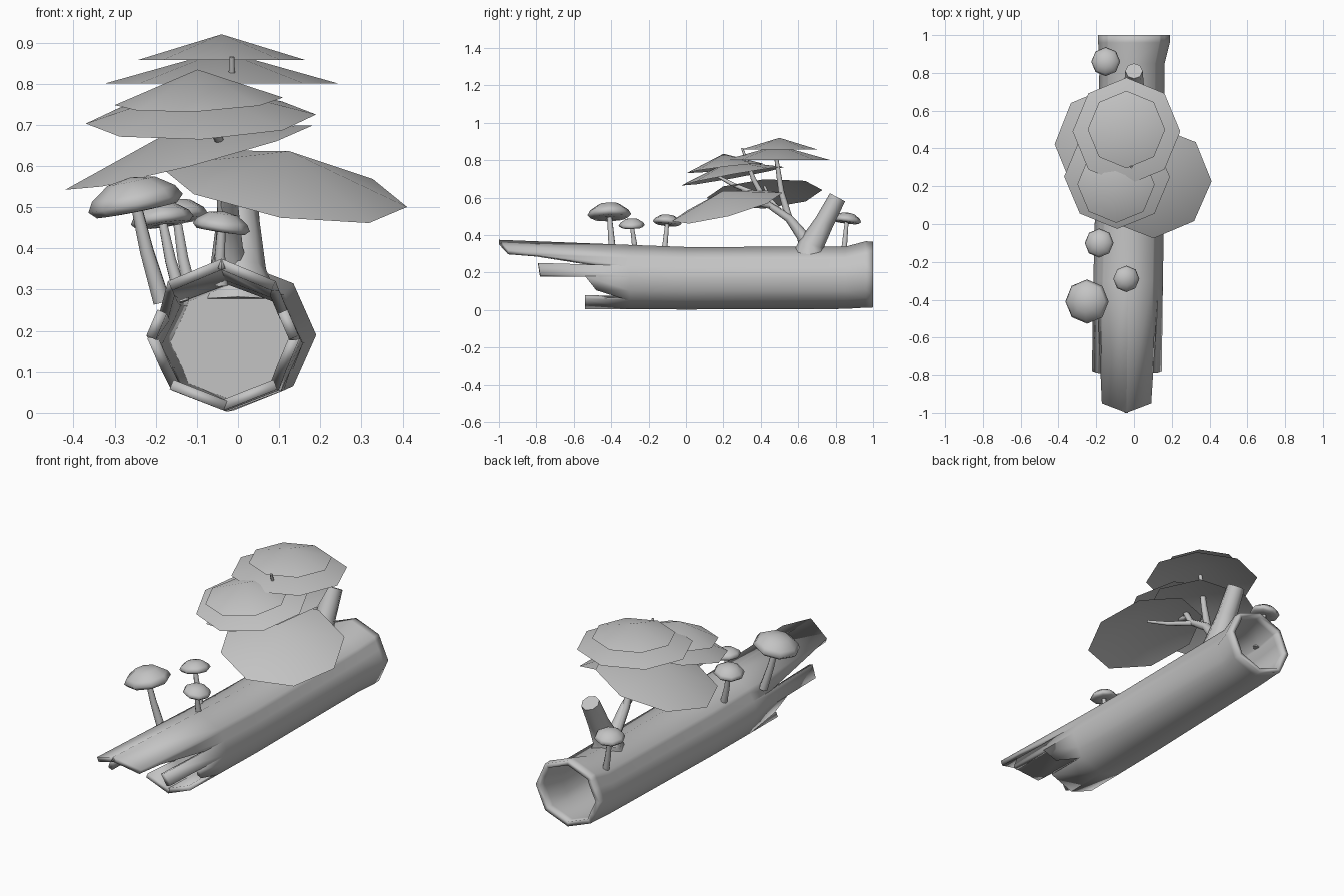
import bpy, bmesh, math
from mathutils import Vector

cube = bpy.data.objects.get("Cube")
if cube:
    bpy.data.objects.remove(cube)

gray = bpy.data.materials.new("plain gray")
gray.use_nodes = True
gray.diffuse_color = (0.55, 0.55, 0.55, 1)
gray.node_tree.nodes["Principled BSDF"].inputs["Base Color"].default_value = (0.55, 0.55, 0.55, 1)


def finish(bm, name, angle):
    """Turn a bmesh into a smooth-shaded object with the shared material."""
    mesh = bpy.data.meshes.new(name)
    bm.to_mesh(mesh)
    bm.free()
    mesh.materials.append(gray)
    obj = bpy.data.objects.new(name, mesh)
    bpy.context.collection.objects.link(obj)
    bpy.ops.object.select_all(action='DESELECT')
    obj.select_set(True)
    bpy.context.view_layer.objects.active = obj
    bpy.ops.object.shade_smooth_by_angle(angle=math.radians(angle))
    return obj


def branch(name, points):
    """Tapered eight-sided limb through (x, y, z, radius) points."""
    curve = bpy.data.curves.new(name, 'CURVE')
    curve.dimensions = '3D'
    curve.bevel_depth = 1
    curve.bevel_resolution = 2
    curve.use_fill_caps = True
    spline = curve.splines.new('POLY')
    spline.points.add(len(points) - 1)
    for p, (x, y, z, r) in zip(spline.points, points):
        p.co = (x, y, z, 1)
        p.radius = r
    spline.use_smooth = True
    curve.materials.append(gray)
    bpy.context.collection.objects.link(bpy.data.objects.new(name, curve))


def tilt(obj, center, slope):
    """Place an object so its base plane rises by slope in x and y."""
    normal = Vector((-slope[0], -slope[1], 1))
    obj.rotation_mode = 'QUATERNION'
    obj.rotation_quaternion = Vector((0, 0, 1)).rotation_difference(normal)
    obj.location = center


# Log sections: y, centre x, centre z, half width, half height
sections = [(-1, -.04, .195, .185, .18), (-.5, -.035, .18, .185, .175),
            (0, -.025, .17, .183, .167), (.85, -.01, .172, .172, .166),
            (.96, 0, .19, .19, .177), (1, 0, .19, .19, .176)]


def log_point(u, y, scale=1):
    """Point on the octagonal log; u counts corners clockwise from the top."""
    for a, b in zip(sections, sections[1:]):
        if y <= b[0]:
            break
    t = (y - a[0]) / (b[0] - a[0])
    cx, cz, rx, rz = (p + (q - p) * t for p, q in zip(a[1:], b[1:]))
    low = math.floor(u)
    corners = [(math.sin(k * math.pi / 4), math.cos(k * math.pi / 4)) for k in (low, low + 1)]
    f = u - low
    sx, sz = (corners[0][i] * (1 - f) + corners[1][i] * f for i in (0, 1))
    return Vector((cx + sx * rx * scale, y, cz + sz * rz * scale))


# Splintered front: each strip lists (u, front y), mirrored to the other side
strips = [[(0, -1), (1, -.95), (1.15, -.8), (1.5, -.45)],
          [(1.5, -.79), (2, -.78)],
          [(2, -.54), (2.6, -.48), (3, -.32)],
          [(3, -.54), (4, -.54)]]
strips = strips + [[(8 - u, y) for u, y in reversed(s)] for s in reversed(strips)]
columns = sorted({u for s in strips for u, y in s} - {8})
bm = bmesh.new()
rings = [[bm.verts.new(log_point(u, y)) for u in columns] for y in (-.3, 0, .85, .96, 1)]
for a, b in zip(rings, rings[1:]):
    for i in range(len(columns)):
        j = (i + 1) % len(columns)
        bm.faces.new((a[i], a[j], b[j], b[i]))
for strip in strips:
    front = [bm.verts.new(log_point(u, y)) for u, y in strip]
    base = [rings[0][columns.index(u % 8)] for u, y in strip]
    for i in range(len(strip) - 1):
        bm.faces.new((front[i], front[i + 1], base[i + 1], base[i]))
log = finish(bm, "hollow_log", 55)
shell = log.modifiers.new("wall", 'SOLIDIFY')
shell.thickness = .025
shell.offset = -1

# Wall closing the hollow inside the log
bm = bmesh.new()
bm.faces.new([bm.verts.new(log_point(u, .6, .95)) for u in range(8)])
finish(bm, "inner_wall", 30)

# Stump and branches
branch("broken_stump", [(0, .66, .27, .1), (0, .67, .35, .068), (0, .74, .47, .052), (0, .81, .602, .046)])
branch("main_limb", [(-.02, .67, .32, .06), (-.02, .62, .40, .032), (-.02, .55, .49, .022),
                     (-.02, .43, .57, .017), (-.015, .36, .70, .013), (-.015, .3, .865, .006)])
branch("upper_limb", [(-.03, .62, .40, .025), (-.03, .55, .49, .02), (-.04, .51, .63, .016), (-.04, .48, .83, .01)])
branch("front_limb", [(-.02, .40, .61, .014), (-.05, .25, .67, .011), (-.08, .16, .72, .007)])
branch("left_limb", [(-.02, .45, .555, .015), (.05, .33, .58, .011), (.11, .24, .61, .007)])
branch("right_limb", [(-.02, .5, .53, .015), (-.08, .45, .59, .011), (-.13, .42, .66, .007)])

# Leaf canopies: base centre, radius, height, slope
leaves = {"top_leaf": ((-.04, .5, .857), .205, .063, (0, 0)),
          "top_leaf_lower": ((-.04, .49, .80), .285, .08, (0, 0)),
          "front_leaf": ((-.095, .21, .757), .205, .078, (.045, .12)),
          "front_leaf_lower": ((-.09, .25, .714), .28, .085, (.04, .18)),
          "left_leaf": ((.11, .22, .55), .305, .09, (-.17, .26)),
          "right_leaf": ((-.12, .42, .62), .31, .08, (.26, .07))}
for name, (center, radius, height, slope) in leaves.items():
    bm = bmesh.new()
    bmesh.ops.create_cone(bm, segments=8, radius1=radius, radius2=0, depth=height, cap_ends=False)
    bmesh.ops.remove_doubles(bm, verts=bm.verts, dist=.0001)
    bmesh.ops.translate(bm, verts=bm.verts, vec=(0, 0, height / 2))
    tilt(finish(bm, name, 60), center, slope)

# Mushrooms: cap centre, radius, slope, stem foot
mushrooms = {"large": ((-.25, -.41, .515), .117, (.2, .03), (-.185, -.39, .27)),
             "small": ((-.04, -.29, .455), .07, (-.15, .03), (-.04, -.27, .31)),
             "middle": ((-.185, -.1, .472), .077, (.15, -.1), (-.135, -.12, .27)),
             "rear": ((-.15, .86, .482), .077, (.1, -.12), (-.11, .84, .27))}
profile = [(0, .5), (.5, .42), (.88, .16), (1, -.05), (.85, -.2), (.4, -.22), (0, -.18)]
for name, (center, radius, slope, foot) in mushrooms.items():
    bm = bmesh.new()
    verts = [bm.verts.new((r * radius, 0, z * radius)) for r, z in profile]
    edges = [bm.edges.new(pair) for pair in zip(verts, verts[1:])]
    bmesh.ops.spin(bm, geom=verts + edges, axis=(0, 0, 1), cent=(0, 0, 0),
                   angle=math.tau, steps=8, use_duplicate=False)
    bmesh.ops.remove_doubles(bm, verts=bm.verts, dist=.0005)
    bmesh.ops.recalc_face_normals(bm, faces=bm.faces)
    tilt(finish(bm, name + "_mushroom_cap", 80), center, slope)
    middle = Vector(foot).lerp(Vector(center), .5) + Vector((-.004, 0, 0))
    thick = .008 + radius * .08
    branch(name + "_mushroom_stem", [(*foot, thick * 1.25), (*middle, thick), (*center, thick * .75)])
